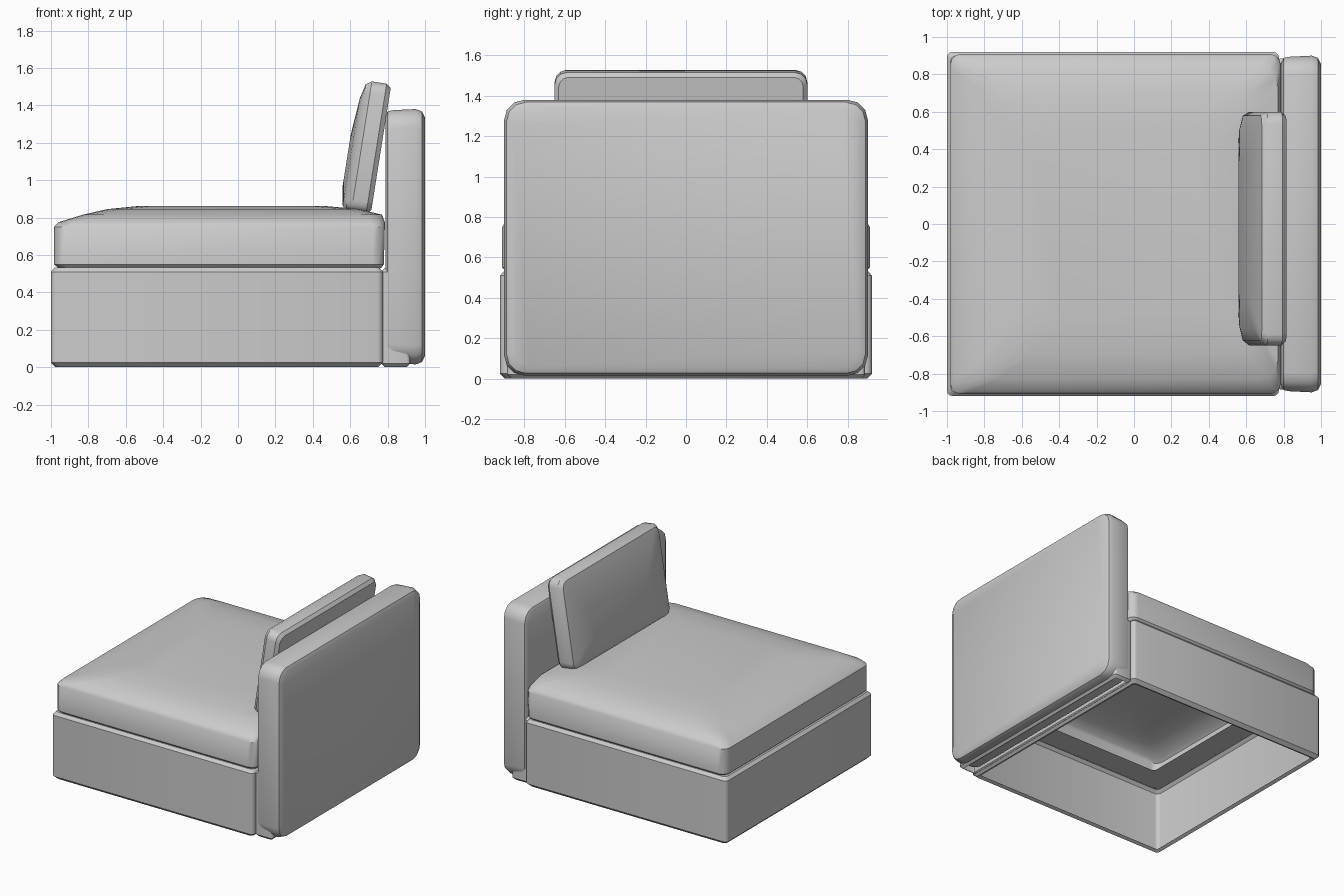
import bpy, bmesh
from math import sin, cos, pi, radians

if "Cube" in bpy.data.objects:
    bpy.data.objects.remove(bpy.data.objects["Cube"])


def outline(a0, a1, b0, b1, r, seg=3):
    """Rounded rectangle as a list of 2D points."""
    pts = []
    for i, (a, b) in enumerate([(a1 - r, b1 - r), (a0 + r, b1 - r),
                                (a0 + r, b0 + r), (a1 - r, b0 + r)]):
        for k in range(seg + 1):
            t = (i + k / seg) * pi / 2
            pts.append((a + r * cos(t), b + r * sin(t)))
    return pts


def loft(name, rings, place, cap_start=True, cap_end=True):
    """Skin rounded rectangles (a0, a1, b0, b1, radius, height)."""
    bm = bmesh.new()
    loops = [[bm.verts.new(place(a, b, ring[5])) for a, b in outline(*ring[:5])]
             for ring in rings]
    n = len(loops[0])
    for low, high in zip(loops, loops[1:]):
        for i in range(n):
            j = (i + 1) % n
            bm.faces.new((low[i], low[j], high[j], high[i]))
    if cap_start:
        bm.faces.new(loops[0][::-1])
    if cap_end:
        bm.faces.new(loops[-1])
    bmesh.ops.recalc_face_normals(bm, faces=bm.faces)
    mesh = bpy.data.meshes.new(name)
    bm.to_mesh(mesh)
    bm.free()
    obj = bpy.data.objects.new(name, mesh)
    bpy.context.collection.objects.link(obj)
    bpy.ops.object.select_all(action='DESELECT')
    obj.select_set(True)
    bpy.context.view_layer.objects.active = obj
    bpy.ops.object.shade_smooth_by_angle(angle=radians(35))
    return obj


def inset(box, d, r, h):
    a0, a1, b0, b1 = box
    return (a0 + d, a1 - d, b0 + d, b1 - d, r, h)


def upright(a, b, h):
    return (a, b, h)


# hollow base, open below, with a ledge around the top opening
base = (-1.0, 0.775, -0.92, 0.92)
loft("base", [inset(base, 0.05, 0.02, 0.012), inset(base, 0.025, 0.025, 0.0),
              inset(base, 0.0, 0.03, 0.025), inset(base, 0.0, 0.03, 0.51),
              inset(base, 0.02, 0.03, 0.533), inset(base, 0.22, 0.03, 0.533)],
     upright, False, False)

# narrow frame joining the base to the backrest
rear = (0.765, 0.92, -0.885, 0.885)
loft("rear_frame", [inset(rear, 0.02, 0.01, 0.0), inset(rear, 0.0, 0.02, 0.02),
                    inset(rear, 0.0, 0.02, 0.51), inset(rear, 0.02, 0.01, 0.53)],
     upright, False, True)

# domed seat cushion, hollow below
loft("seat_cushion", [
    (-0.96, 0.765, -0.89, 0.89, 0.05, 0.53),
    (-0.983, 0.78, -0.91, 0.91, 0.06, 0.55),
    (-0.983, 0.785, -0.91, 0.91, 0.06, 0.75),
    (-0.96, 0.785, -0.895, 0.895, 0.08, 0.775),
    (-0.83, 0.77, -0.83, 0.83, 0.10, 0.815),
    (-0.70, 0.65, -0.70, 0.70, 0.15, 0.845),
    (-0.52, 0.45, -0.52, 0.52, 0.15, 0.863)], upright, False, True)

# upright backrest slab, lofted along x
back = (-0.90, 0.90, 0.015, 1.38)
loft("backrest", [inset(back, 0.035, 0.08, 0.788), inset(back, 0.012, 0.095, 0.80),
                  inset(back, 0.006, 0.10, 0.83), inset(back, 0.0, 0.10, 0.95),
                  inset(back, 0.012, 0.095, 0.983), inset(back, 0.045, 0.08, 1.0)],
     lambda a, b, h: (h, a, b))

# loose back pillow, leaning on the backrest with a bulging front
tilt = radians(9)
loft("back_pillow", [
    (-0.63, 0.58, 0.02, 0.68, 0.05, 0.0),
    (-0.65, 0.60, 0.0, 0.70, 0.06, 0.025),
    (-0.65, 0.60, 0.0, 0.70, 0.06, 0.105),
    (-0.625, 0.58, 0.0, 0.68, 0.05, 0.135),
    (-0.56, 0.52, 0.02, 0.60, 0.06, 0.155),
    (-0.42, 0.38, 0.12, 0.40, 0.08, 0.172)],
    lambda a, b, h: (0.71 - h * cos(tilt) + b * sin(tilt), a,
                     0.82 + b * cos(tilt) + h * sin(tilt)))
